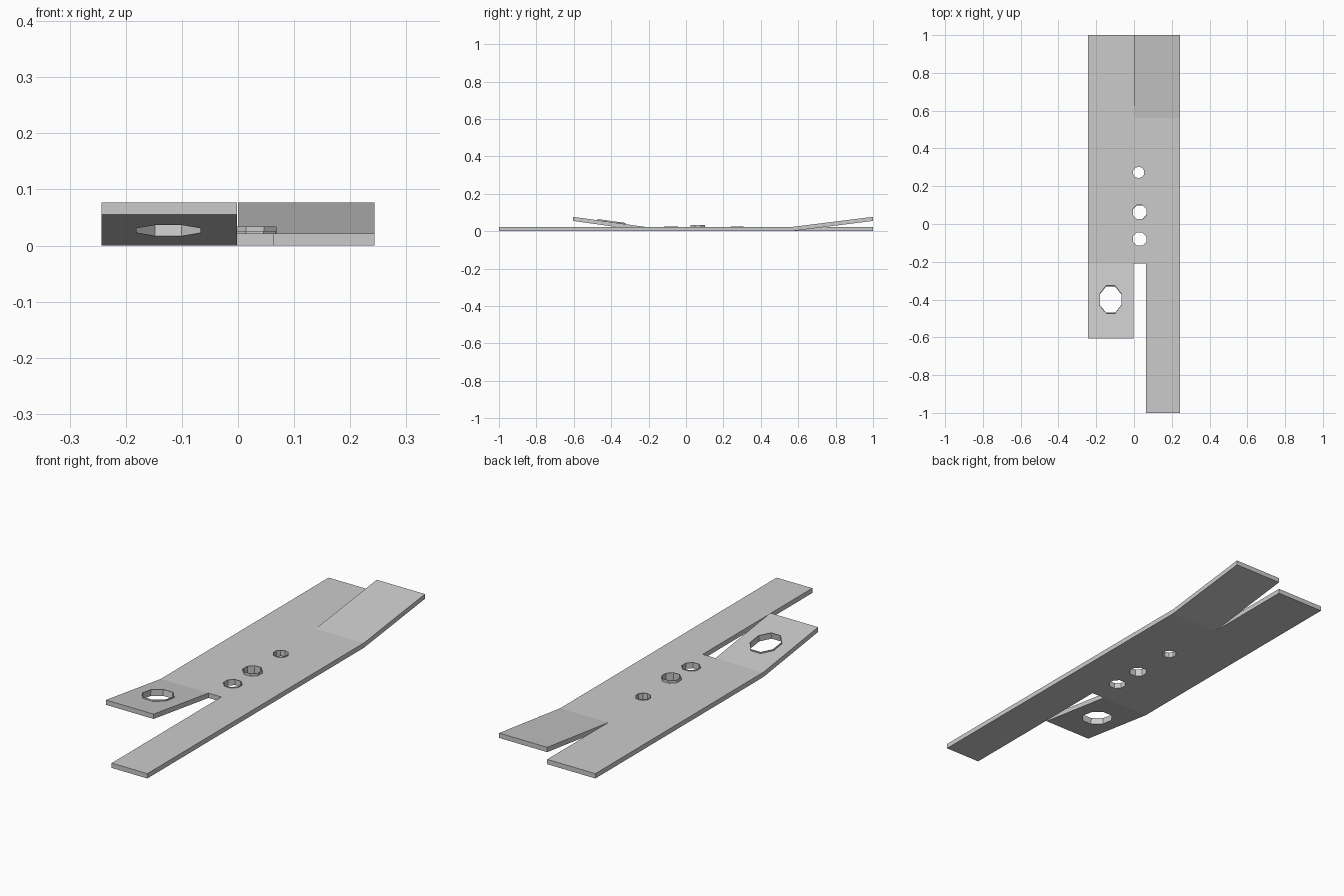
import bpy, bmesh, math
from mathutils import Matrix, Vector

if "Cube" in bpy.data.objects:
    bpy.data.objects.remove(bpy.data.objects["Cube"])

T = 0.022          # sheet thickness
W = 0.243          # half width
RISE = 0.055       # lift of the bent tips


def finish(name, bm):
    bmesh.ops.recalc_face_normals(bm, faces=bm.faces)
    me = bpy.data.meshes.new(name)
    bm.to_mesh(me)
    bm.free()
    ob = bpy.data.objects.new(name, me)
    bpy.context.collection.objects.link(ob)
    return ob


def sheet(name, outline):
    """Extrude an outline straight up by the sheet thickness."""
    bm = bmesh.new()
    face = bm.faces.new([bm.verts.new(p) for p in outline])
    ext = bmesh.ops.extrude_face_region(bm, geom=[face], use_keep_orig=True)
    verts = [g for g in ext["geom"] if isinstance(g, bmesh.types.BMVert)]
    bmesh.ops.translate(bm, verts=verts, vec=(0, 0, T))
    return finish(name, bm)


def ring(bm, rx, ry, z, n, mat):
    angs = [(i + 0.5) * math.tau / n for i in range(n)]
    k = 1 / math.cos(math.pi / n)
    return [bm.verts.new(mat @ Vector((rx * k * math.cos(a), ry * k * math.sin(a), z)))
            for a in angs]


def skin(bm, a, b):
    n = len(a)
    for i in range(n):
        j = (i + 1) % n
        bm.faces.new((a[i], a[j], b[j], b[i]))


def collared_hole(target, name, mat, rx, ry, top, n, wall=0.003):
    """Cut a hole through the sheet and line it with a thin raised collar."""
    bm = bmesh.new()
    lo = ring(bm, rx + wall / 2, ry + wall / 2, -0.1, n, mat)
    hi = ring(bm, rx + wall / 2, ry + wall / 2, 0.1, n, mat)
    skin(bm, lo, hi)
    bm.faces.new(lo)
    bm.faces.new(hi)
    cutter = finish("hole_cutter", bm)
    cutter.hide_render = True
    mod = target.modifiers.new("hole", 'BOOLEAN')
    mod.operation, mod.solver, mod.object = 'DIFFERENCE', 'EXACT', cutter
    bpy.context.view_layer.objects.active = target
    bpy.ops.object.modifier_apply(modifier=mod.name)
    bpy.data.objects.remove(cutter)

    bm = bmesh.new()
    loops = [ring(bm, rx + w, ry + w, z, n, mat)
             for w, z in ((0, 0), (0, top), (wall, top), (wall, 0))]
    for i in range(4):
        skin(bm, loops[i], loops[(i + 1) % 4])
    finish(name, bm)


# Flat plate with the long strip and the flat rear wing
plate = sheet("plate", [(-W, -0.21, 0), (0.063, -0.21, 0), (0.063, -1, 0), (W, -1, 0),
                        (W, 0.56, 0), (0, 0.56, 0), (0, 1, 0), (-W, 1, 0)])

# Bent-up rear wing and front flap
sheet("rear_bent_wing", [(0, 0.56, 0), (W, 0.56, 0), (W, 1, RISE), (0, 1, RISE)])
flap = sheet("front_bent_flap", [(-W, -0.605, RISE), (-0.002, -0.605, RISE),
                                 (-0.002, -0.21, 0), (-W, -0.21, 0)])

# Row of three holes in the plate
for name, x, y, r, top, n in (("rear_collar", 0.025, 0.273, 0.029, 0.026, 10),
                              ("middle_collar", 0.03, 0.063, 0.036, 0.034, 8),
                              ("front_collar", 0.03, -0.08, 0.035, 0.026, 8)):
    collared_hole(plate, name, Matrix.Translation((x, y, 0)), r, r, top, n)

# Large eight-sided hole following the tilt of the flap
slope = math.atan2(RISE, 0.395)
tilt = Matrix.Translation((-0.124, -0.402, 0.192 * math.tan(slope))) @ Matrix.Rotation(-slope, 4, 'X')
collared_hole(flap, "flap_collar", tilt, 0.057, 0.072, 0.028, 8)
